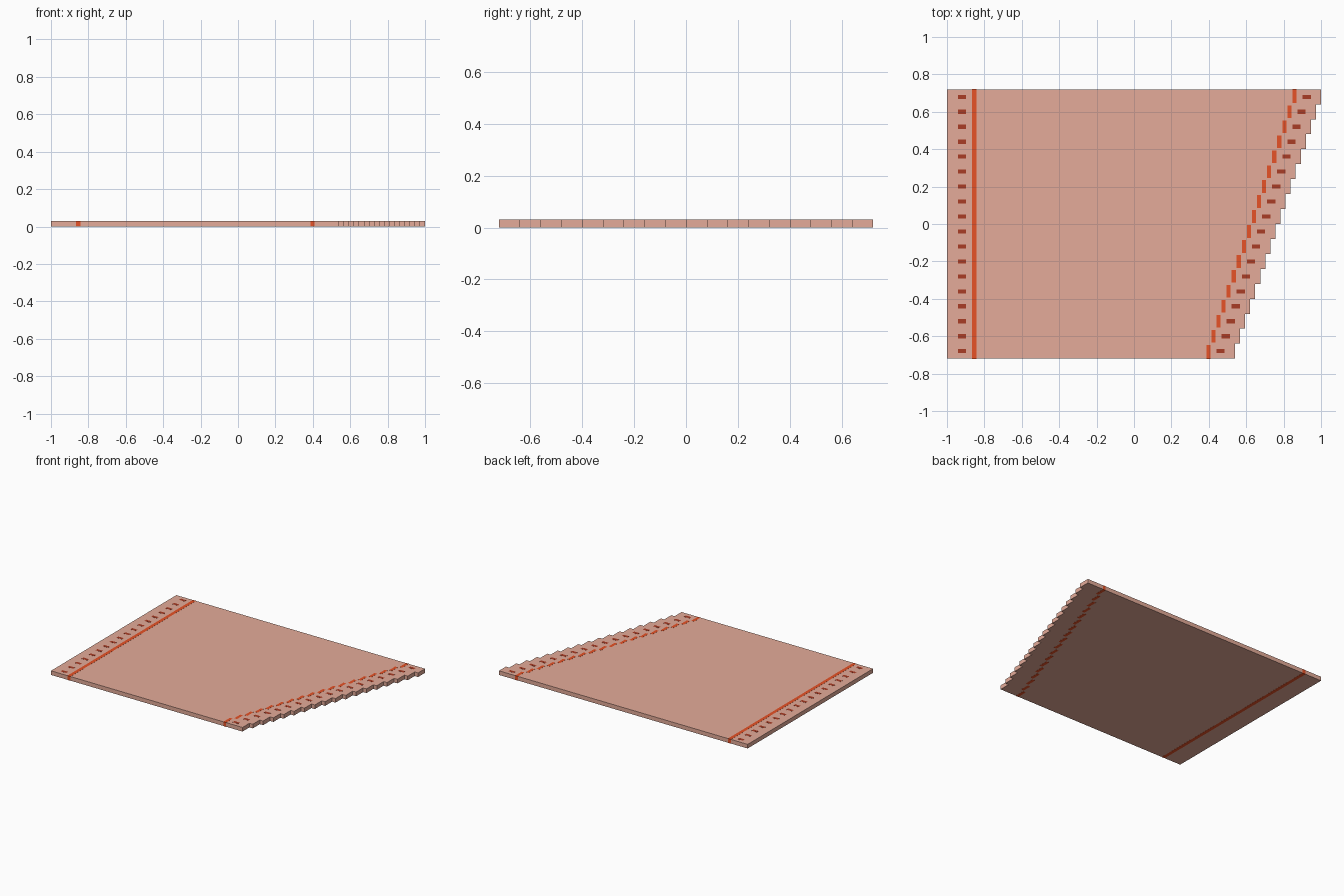
import bpy, bmesh

if "Cube" in bpy.data.objects:
    bpy.data.objects.remove(bpy.data.objects["Cube"])

N = 18            # number of steps along the slanted side
PITCH = 0.08
THICK = 0.03
Y0 = -0.72
LIP = 0.0006      # inlays stand a hair proud of the plate


def material(name, rgb):
    m = bpy.data.materials.new(name)
    m.diffuse_color = (*rgb, 1.0)
    m.use_nodes = True
    m.node_tree.nodes["Principled BSDF"].inputs["Base Color"].default_value = m.diffuse_color
    return m


CLAY = material("pale_clay", (0.78, 0.41, 0.32))
ORANGE = material("orange_red", (0.80, 0.085, 0.02))
RUST = material("dark_rust", (0.40, 0.045, 0.018))


def edge_x(i):
    return 0.54 + i * 0.46 / (N - 1)


def finish(bm, name, mat):
    bmesh.ops.recalc_face_normals(bm, faces=bm.faces[:])
    me = bpy.data.meshes.new(name)
    bm.to_mesh(me)
    bm.free()
    me.materials.append(mat)
    ob = bpy.data.objects.new(name, me)
    bpy.context.collection.objects.link(ob)
    return ob


def add_box(bm, x0, x1, y0, y1, z0, z1):
    vs = bmesh.ops.create_cube(bm, size=1)["verts"]
    for v in vs:
        v.co.x = x1 if v.co.x > 0 else x0
        v.co.y = y1 if v.co.y > 0 else y0
        v.co.z = z1 if v.co.z > 0 else z0


# Plate: straight left side, stepped right side
outline = [(-1.0, Y0)]
for i in range(N):
    y = Y0 + i * PITCH
    outline += [(edge_x(i), y), (edge_x(i), y + PITCH)]
outline.append((-1.0, -Y0))
bm = bmesh.new()
face = bm.faces.new([bm.verts.new((x, y, 0)) for x, y in outline])
ext = bmesh.ops.extrude_face_region(bm, geom=[face], use_keep_orig=True)
for v in ext["geom"]:
    if isinstance(v, bmesh.types.BMVert):
        v.co.z = THICK
finish(bm, "stepped_plate", CLAY)

# Inlaid strip along the straight side, seen on top, bottom and both ends
bm = bmesh.new()
add_box(bm, -0.867, -0.842, Y0 - LIP, -Y0 + LIP, -LIP, THICK + LIP)
finish(bm, "left_strip", ORANGE)

# Inlaid strip following the slanted side, one segment per step
bm = bmesh.new()
for i in range(N):
    x, y = edge_x(i) - 0.142, Y0 + i * PITCH
    y_start = y - LIP if i == 0 else y + 0.006
    y_end = y + PITCH + LIP if i == N - 1 else y + PITCH - 0.006
    add_box(bm, x - 0.011, x + 0.011, y_start, y_end, -LIP, THICK + LIP)
finish(bm, "slanted_strip", ORANGE)

# Small inlaid pegs along both sides
bm = bmesh.new()
for i in range(N):
    y = Y0 + (i + 0.5) * PITCH
    for x in (-0.92, edge_x(i) - 0.077):
        add_box(bm, x - 0.022, x + 0.022, y - 0.011, y + 0.011, 0.01, THICK + LIP)
finish(bm, "side_pegs", RUST)
